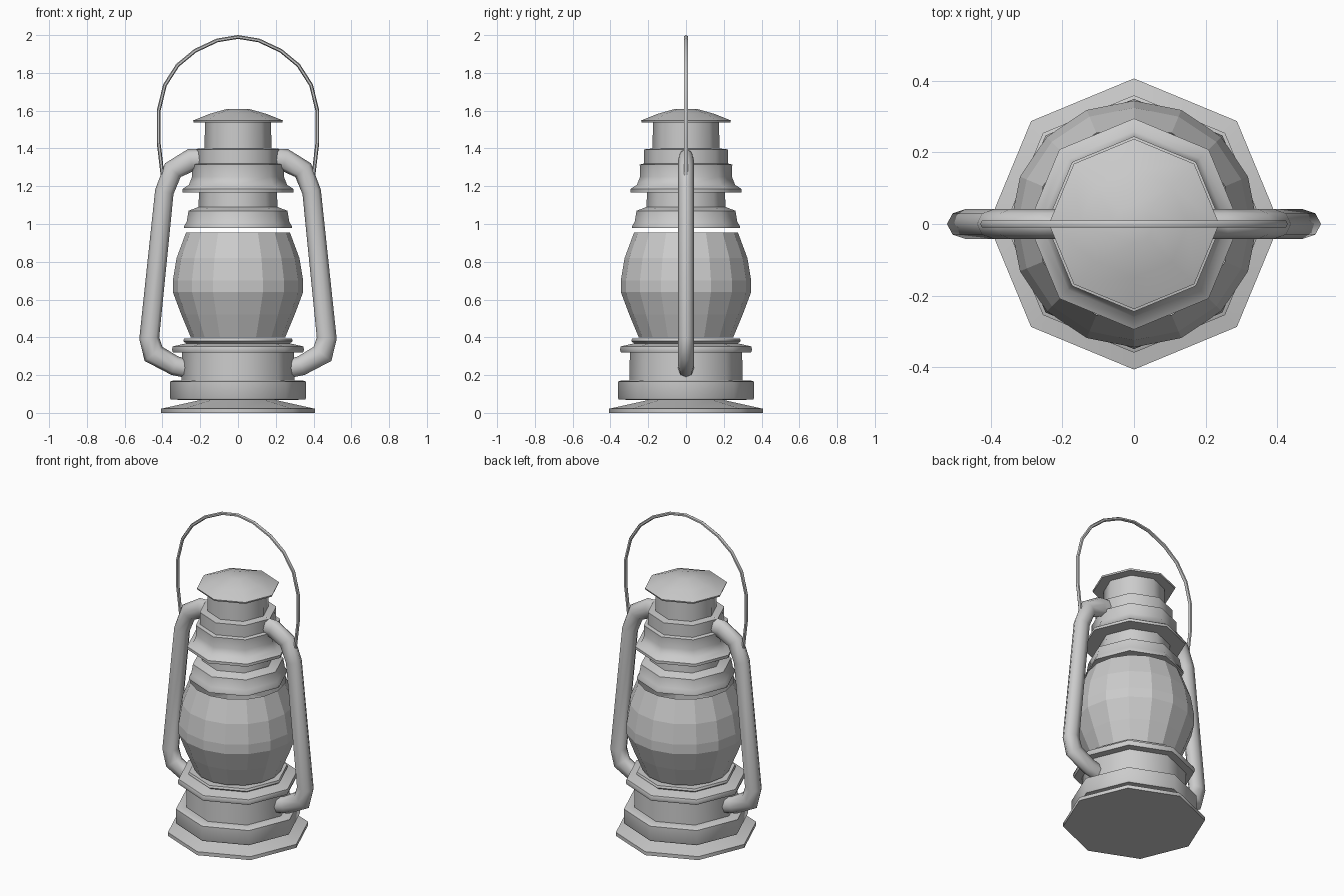
import bpy, bmesh, math
from mathutils import Vector

if "Cube" in bpy.data.objects:
    bpy.data.objects.remove(bpy.data.objects["Cube"])


def finish(name, bm, smooth=50):
    bmesh.ops.recalc_face_normals(bm, faces=bm.faces)
    mesh = bpy.data.meshes.new(name)
    bm.to_mesh(mesh)
    bm.free()
    ob = bpy.data.objects.new(name, mesh)
    bpy.context.collection.objects.link(ob)
    if smooth:
        bpy.ops.object.select_all(action='DESELECT')
        ob.select_set(True)
        bpy.context.view_layer.objects.active = ob
        bpy.ops.object.shade_smooth_by_angle(angle=math.radians(smooth))
    return ob


def skin(bm, rings, caps):
    for a, b in zip(rings, rings[1:]):
        n = len(a)
        for i in range(n):
            bm.faces.new((a[i], a[(i + 1) % n], b[(i + 1) % n], b[i]))
    if caps:
        bm.faces.new(rings[0])
        bm.faces.new(rings[-1])


def lathe(name, profile, sides=8, caps=True, smooth=50):
    bm = bmesh.new()
    rings = []
    for r, z in profile:
        angles = [math.tau * i / sides for i in range(sides)]
        rings.append([bm.verts.new((r * math.cos(a), r * math.sin(a), z)) for a in angles])
    skin(bm, rings, caps)
    return finish(name, bm, smooth)


def tube(name, path, sides, half_y):
    # path in the xz plane: x, z, in-plane radius
    bm = bmesh.new()
    pts = [Vector((x, 0, z)) for x, z, r in path]
    rings = []
    for i, p in enumerate(pts):
        d1 = (pts[i] - pts[i - 1]).normalized() if i else Vector()
        d2 = (pts[i + 1] - pts[i]).normalized() if i < len(pts) - 1 else Vector()
        t = (d1 + d2).normalized()
        n = Vector((t.z, 0, -t.x))
        angles = [math.tau * k / sides for k in range(sides)]
        rings.append([bm.verts.new(p + n * path[i][2] * math.cos(a)
                                   + Vector((0, half_y * math.sin(a), 0))) for a in angles])
    skin(bm, rings, True)
    return finish(name, bm, 60)


# fuel tank base with splayed foot
lathe("base", [(.407, 0), (.407, .022), (.20, .068), (.355, .07), (.36, .08), (.36, .165),
               (.35, .17), (.30, .172), (.297, .32), (.345, .32), (.35, .335), (.345, .352),
               (.275, .368), (.29, .38), (.285, .393)])

# faceted glass globe
lathe("globe", [(.25, .40), (.30, .52), (.345, .64), (.345, .70), (.325, .82), (.275, .955)],
      sides=16, caps=False, smooth=0)

# burner collar above the globe
lathe("collar", [(.285, .978), (.285, .99), (.272, 1.01), (.262, 1.07), (.21, 1.09), (.205, 1.18)])

# vented hood and chimney
lathe("hood", [(.295, 1.168), (.295, 1.185), (.26, 1.207), (.243, 1.25), (.245, 1.315),
               (.222, 1.32), (.222, 1.395), (.177, 1.40), (.175, 1.545)])

# chimney cap
lathe("chimney_cap", [(.235, 1.538), (.238, 1.548), (.15, 1.583), (.055, 1.61)])

# side air tubes, mirrored
arm = [(.18, 1.34, .06), (.25, 1.338, .06), (.345, 1.285, .055), (.39, 1.17, .05),
       (.47, .395, .053), (.447, .312, .06), (.335, .25, .052), (.27, .235, .05)]
for side, s in (("left", -1), ("right", 1)):
    tube("air_tube_" + side, [(s * x, z, r) for x, z, r in arm], 8, .042)

# wire bail handle
half = [(.395, 1.22), (.42, 1.43), (.42, 1.60), (.387, 1.735), (.32, 1.84), (.227, 1.917), (.11, 1.972)]
bail = half + [(0, 1.99)] + [(-x, z) for x, z in reversed(half)]
tube("handle", [(x, z, .01) for x, z in bail], 6, .011)
